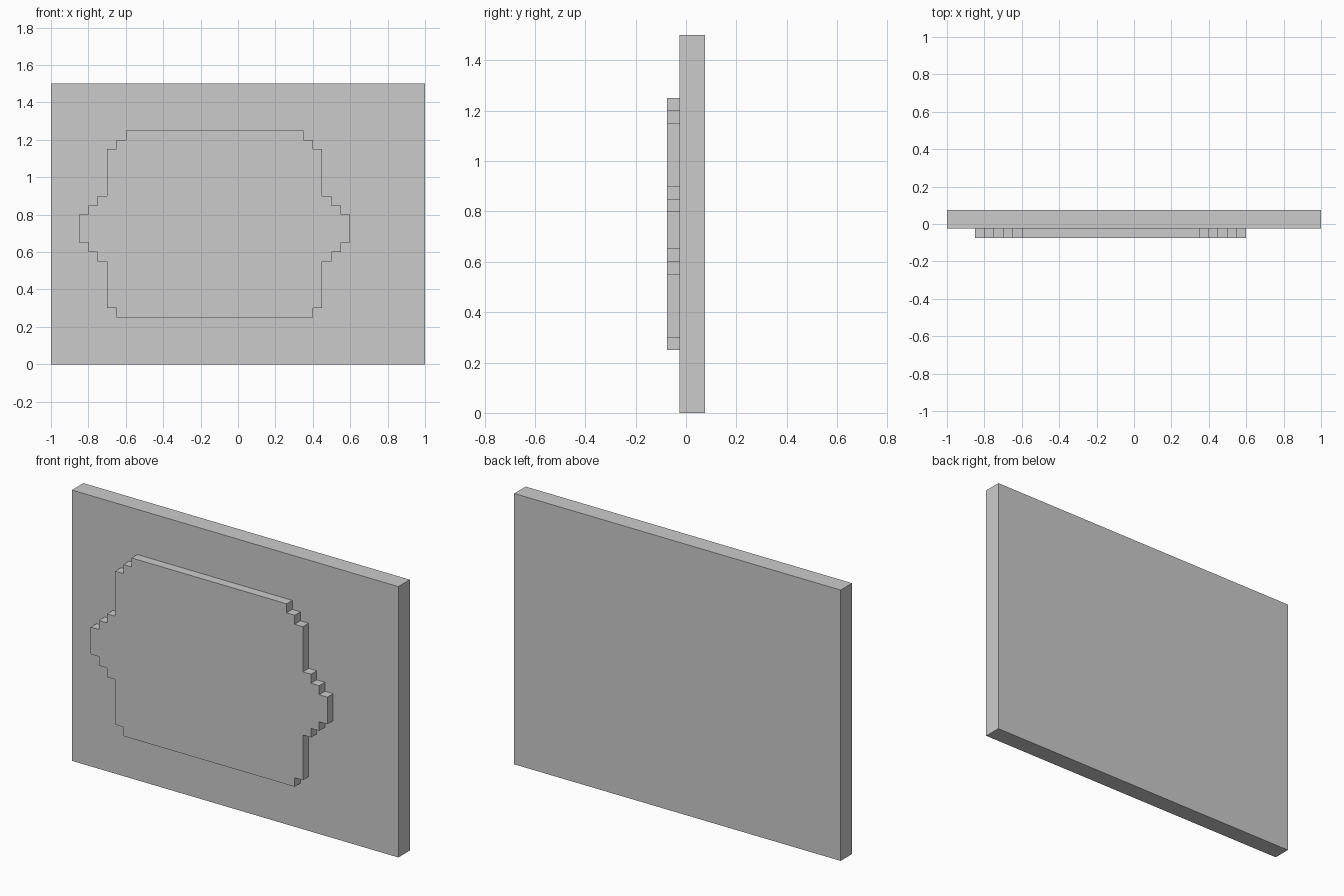
import bpy, bmesh

if "Cube" in bpy.data.objects:
    bpy.data.objects.remove(bpy.data.objects["Cube"])

CENTRE_X = -0.125
# plaque steps from bottom to top: (half width, z where the step ends)
STEPS = [(0.525, 0.30), (0.575, 0.55), (0.625, 0.60), (0.675, 0.65), (0.725, 0.80),
         (0.675, 0.85), (0.625, 0.90), (0.575, 1.15), (0.525, 1.20), (0.475, 1.25)]


def extrude_profile(name, points, y_front, y_back):
    """Extrude an x/z outline from y_front to y_back."""
    bm = bmesh.new()
    face = bm.faces.new([bm.verts.new((x, y_front, z)) for x, z in points])
    new = bmesh.ops.extrude_face_region(bm, geom=[face], use_keep_orig=True)["geom"]
    verts = [v for v in new if isinstance(v, bmesh.types.BMVert)]
    bmesh.ops.translate(bm, verts=verts, vec=(0, y_back - y_front, 0))
    bmesh.ops.recalc_face_normals(bm, faces=bm.faces)
    mesh = bpy.data.meshes.new(name)
    bm.to_mesh(mesh)
    bm.free()
    obj = bpy.data.objects.new(name, mesh)
    bpy.context.collection.objects.link(obj)
    return obj


# Back panel
extrude_profile("back_panel", [(-1, 0), (1, 0), (1, 1.5), (-1, 1.5)], -0.025, 0.075)

# Raised stepped plaque, right outline mirrored to the left
right, z = [], 0.25
for half, z_end in STEPS:
    right += [(half, z), (half, z_end)]
    z = z_end
outline = right + [(-x, z) for x, z in reversed(right)]
extrude_profile("stepped_plaque", [(CENTRE_X + x, z) for x, z in outline], -0.075, -0.025)
